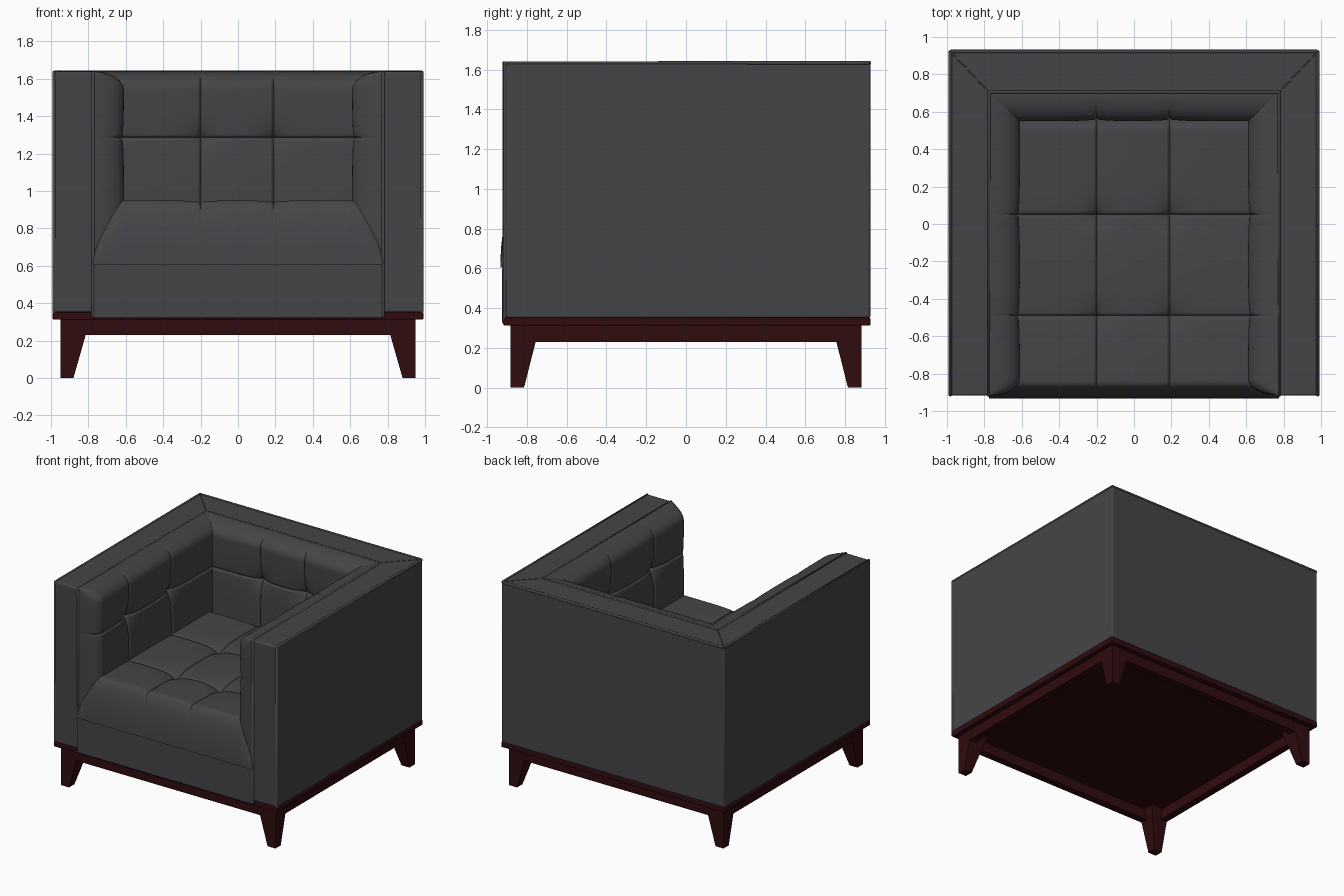
import bpy, bmesh, math
from mathutils import Vector

if "Cube" in bpy.data.objects:
    bpy.data.objects.remove(bpy.data.objects["Cube"])


def material(name, rgb):
    m = bpy.data.materials.new(name)
    m.diffuse_color = (*rgb, 1)
    m.use_nodes = True
    m.node_tree.nodes["Principled BSDF"].inputs["Base Color"].default_value = m.diffuse_color
    return m


LEATHER = material("charcoal leather", (0.060, 0.060, 0.066))
WOOD = material("dark red wood", (0.030, 0.0035, 0.0045))


def finish(name, bm, mat, bevel=0.0, smooth=None):
    mesh = bpy.data.meshes.new(name)
    bm.to_mesh(mesh)
    bm.free()
    ob = bpy.data.objects.new(name, mesh)
    bpy.context.collection.objects.link(ob)
    mesh.materials.append(mat)
    if bevel:
        mod = ob.modifiers.new("soft edges", 'BEVEL')
        mod.width, mod.segments = bevel, 3
        mod.limit_method = 'ANGLE'
    if smooth:
        bpy.ops.object.select_all(action='DESELECT')
        ob.select_set(True)
        bpy.context.view_layer.objects.active = ob
        bpy.ops.object.shade_smooth_by_angle(angle=math.radians(smooth))
    return ob


def loft(name, bottom, top, z0, z1, mat, bevel=0.0):
    """Solid between two outlines with equal point counts."""
    bm = bmesh.new()
    lo = [bm.verts.new((x, y, z0)) for x, y in bottom]
    hi = [bm.verts.new((x, y, z1)) for x, y in top]
    bm.faces.new(lo)
    bm.faces.new(hi)
    n = len(lo)
    for i in range(n):
        j = (i + 1) % n
        bm.faces.new((lo[i], lo[j], hi[j], hi[i]))
    bmesh.ops.recalc_face_normals(bm, faces=bm.faces)
    return finish(name, bm, mat, bevel, 35 if bevel else None)


def rect(x0, x1, y0, y1):
    return [(x0, y0), (x1, y0), (x1, y1), (x0, y1)]


def piping(name, points, radius=0.008):
    """Thin round cord along a path."""
    cu = bpy.data.curves.new(name, 'CURVE')
    cu.dimensions = '3D'
    cu.bevel_depth, cu.bevel_resolution, cu.use_fill_caps = radius, 2, True
    sp = cu.splines.new('POLY')
    sp.points.add(len(points) - 1)
    for p, co in zip(sp.points, points):
        p.co = (*co, 1)
    cu.materials.append(LEATHER)
    ob = bpy.data.objects.new(name, cu)
    bpy.context.collection.objects.link(ob)
    bpy.ops.object.select_all(action='DESELECT')
    ob.select_set(True)
    bpy.context.view_layer.objects.active = ob
    bpy.ops.object.convert(target='MESH')


def samples(lo, hi, r0, r1, seams):
    """Grid positions, denser at rounded ends and seams."""
    pts = {round(lo + (hi - lo) * i / 44, 4) for i in range(45)}
    for i in range(11):
        c = 1 - math.cos(math.pi / 2 * i / 10)
        pts |= {round(lo + r0 * c, 4), round(hi - r1 * c, 4)}
    for s in seams:
        pts |= {round(s + d, 4) for d in (-.02, -.01, -.005, 0, .005, .01, .02)}
    return sorted(pts)


def rounding(t, lo, hi, r0, r1):
    f = 1.0
    for d, r in ((t - lo, r0), (hi - t, r1)):
        if d < r:
            f *= math.sqrt(max(0.0, 1 - (1 - d / r) ** 2))
    return f


def cushion(name, a, b, a_seams, b_seams, height, place, outward):
    """Tufted pillow: a and b are (low, high, low radius, high radius)."""
    bm = bmesh.new()
    rows = []
    for u in samples(*a, a_seams):
        row = []
        for v in samples(*b, b_seams):
            du = min(abs(u - s) for s in a_seams)
            dv = min(abs(v - s) for s in b_seams)
            seam = .010 * (math.exp(-(du / .006) ** 2) + math.exp(-(dv / .006) ** 2))
            pillow = .018 * (math.exp(-du / .06) + math.exp(-dv / .06)) / 2
            button = .040 * math.exp(-math.hypot(du, dv) / .055)
            h = rounding(u, *a) * rounding(v, *b) * (height - seam - pillow - button)
            row.append(bm.verts.new(place(u, v, h)))
        rows.append(row)
    for r, s in zip(rows, rows[1:]):
        for i in range(len(r) - 1):
            bm.faces.new((r[i], r[i + 1], s[i + 1], s[i]))
    bm.normal_update()
    total = sum((f.normal * f.calc_area() for f in bm.faces), Vector())
    if total.dot(Vector(outward)) < 0:
        bmesh.ops.reverse_faces(bm, faces=bm.faces)
    finish(name, bm, LEATHER, smooth=50)


# Main sizes
X, XI = 0.988, 0.775          # outer and inner faces of the arms
YF, YB, YI = -0.918, 0.928, 0.705   # front, back, inner face of the back
TOP, DECK, BASE = 1.638, 0.615, 0.35

# Upholstered shell: arms and back in one U
shell = [(-X, YF), (-XI, YF), (-XI, YI), (XI, YI), (XI, YF), (X, YF), (X, YB), (-X, YB)]
loft("arms_and_back", shell, shell, BASE, TOP, LEATHER, 0.012)

# Front rail and deck under the seat
deck = rect(-XI, XI, YF - .005, YI)
loft("front_rail", deck, deck, 0.32, DECK - .003, LEATHER, 0.008)
piping("front_rail_piping", [(-XI, YF - .004, DECK), (XI, YF - .004, DECK)], 0.006)

# Seat, back and arm cushions
UX, UY, UZ = (-.20, .19), (-.49, .05), (1.285,)
cushion("seat_cushion", (-XI, XI, .16, .16), (-.934, .62, .09, .12), UX, UY,
        .345, lambda u, v, h: (u, v, .605 + h), (0, 0, 1))
cushion("back_cushion", (-XI, XI, .05, .05), (.62, 1.64, .20, .10), UX, UZ,
        .155, lambda u, v, h: (u, YI - h, v), (0, -1, 0))
for side, s in (("left", -1), ("right", 1)):
    cushion(side + "_arm_cushion", (YF, YI, .09, .05), (.61, 1.64, .33, .10), UY, UZ,
            .165, lambda u, v, h: (s * (XI - h), u, v), (-s, 0, 0))

    # Cords along the arm edges and the mitred top corner
    e, t = .006, TOP - .004
    piping(side + "_outer_piping", [(s * (X - e), YF + e, BASE), (s * (X - e), YF + e, t),
                                    (s * (X - e), YB - e, t)], .010)
    piping(side + "_inner_piping", [(s * XI, YF + .002, BASE - .02), (s * XI, YF + .002, t),
                                    (s * XI, YI, t)], .009)
    piping(side + "_mitre_seam", [(s * XI, YI, TOP - .001), (s * (X - .01), YB - .01, TOP - .001)], .004)
piping("back_outer_piping", [(-X + .006, YB - .006, TOP - .004), (X - .006, YB - .006, TOP - .004)], .010)
piping("back_inner_piping", [(-XI, YI, TOP - .004), (XI, YI, TOP - .004)], .009)

# Wooden base plate, apron rails and legs
plate = rect(-X - .003, X + .003, YF, YB)
loft("base_plate", plate, plate, 0.312, BASE + .002, WOOD, 0.006)
LX, LY = 0.95, 0.883
for n, s in (("a", -1), ("b", 1)):
    long_rail = rect(-LX + .01, LX - .01, *sorted((s * (LY - .002), s * (LY - .06))))
    loft("apron_long_" + n, long_rail, long_rail, .23, .315, WOOD)
    short_rail = rect(*sorted((s * (LX - .002), s * (LX - .06))), -LY + .01, LY - .01)
    loft("apron_short_" + n, short_rail, short_rail, .23, .315, WOOD)
    for m, q in (("front", -1), ("back", 1)):
        foot = [(s * x, q * y) for x, y in rect(.88, LX, .815, LY)]
        head = [(s * x, q * y) for x, y in rect(.79, LX, .735, LY)]
        loft(m + "_leg_" + n, foot, head, 0, .315, WOOD)
